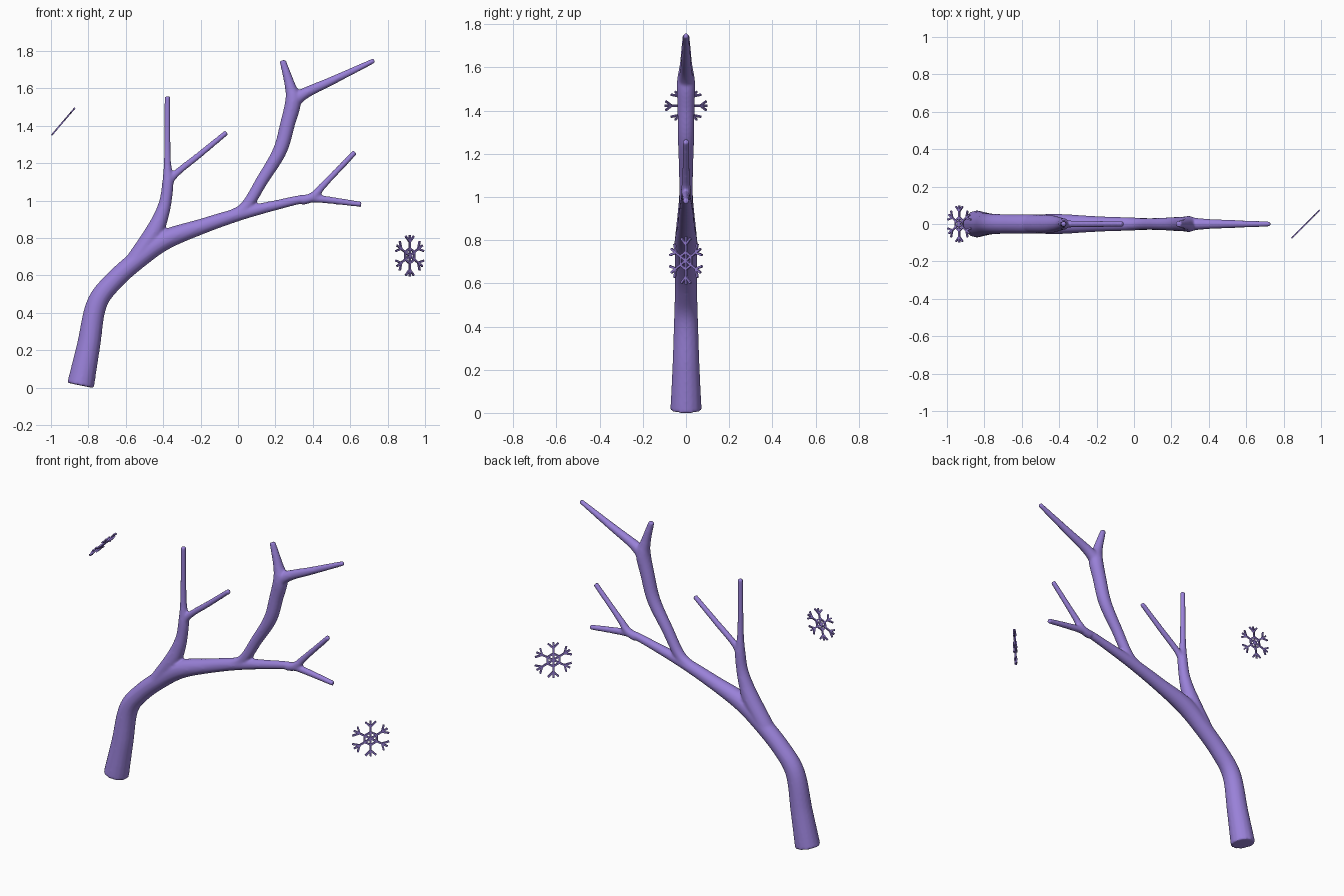
import bpy, bmesh, math
from mathutils import Vector, Matrix

if "Cube" in bpy.data.objects:
    bpy.data.objects.remove(bpy.data.objects["Cube"])

purple = bpy.data.materials.new("soft purple")
purple.diffuse_color = (0.32, 0.22, 0.69, 1)
purple.use_nodes = True
purple.node_tree.nodes["Principled BSDF"].inputs["Base Color"].default_value = purple.diffuse_color


def make_object(name, bm):
    bmesh.ops.recalc_face_normals(bm, faces=bm.faces[:])
    mesh = bpy.data.meshes.new(name)
    bm.to_mesh(mesh)
    bm.free()
    mesh.materials.append(purple)
    ob = bpy.data.objects.new(name, mesh)
    bpy.context.collection.objects.link(ob)
    return ob


def spline(points, steps=8):
    """Catmull-Rom through (x, z, radius) points."""
    p = [Vector(q) for q in points]
    p = [2 * p[0] - p[1]] + p + [2 * p[-1] - p[-2]]
    out = []
    for i in range(1, len(p) - 2):
        a, b, c, d = p[i - 1:i + 3]
        la, lb, lc = [max((t - s).length, 1e-6) ** 0.5 for s, t in ((a, b), (b, c), (c, d))]
        m1 = (c - b) + lb * ((b - a) / la - (c - a) / (la + lb))
        m2 = (c - b) + lb * ((d - c) / lc - (d - b) / (lb + lc))
        # non-uniform tangents keep long and short spans from overshooting
        m1 = lb * ((b - a) / la - (c - a) / (la + lb) + (c - b) / lb)
        m2 = lb * ((c - b) / lb - (d - b) / (lb + lc) + (d - c) / lc)
        for k in range(steps):
            t = k / steps
            out.append(b * (2*t**3 - 3*t**2 + 1) + m1 * (t**3 - 2*t**2 + t)
                       + c * (3*t**2 - 2*t**3) + m2 * (t**3 - t**2))
    out.append(p[-2])
    return out


def tube(bm, points, sides=16):
    path = spline(points)
    rings = []
    for i, q in enumerate(path):
        d = path[min(i + 1, len(path) - 1)] - path[max(i - 1, 0)]
        n = Vector((-d.y, 0, d.x)).normalized()
        ring = []
        for k in range(sides):
            a = math.tau * k / sides
            ring.append(bm.verts.new(Vector((q.x, 0, q.y)) + q.z *
                                     (n * math.cos(a) + Vector((0, 1, 0)) * math.sin(a))))
        rings.append(ring)
    for r, s in zip(rings, rings[1:]):
        for k in range(sides):
            j = (k + 1) % sides
            bm.faces.new((r[k], r[j], s[j], s[k]))
    bm.faces.new(rings[0][::-1])
    bm.faces.new(rings[-1])


# Branch: trunk, forks and twigs as tapered tubes (x, z, radius)
limbs = [
    [(-.842, .012, .073), (-.80, .22, .063), (-.75, .46, .055), (-.66, .575, .052),
     (-.53, .69, .052), (-.40, .785, .054), (-.2, .86, .042), (0, .925, .035),
     (.2, .975, .027), (.36, 1.01, .023), (.42, 1.01, .021), (.66, .98, .015)],
    [(-.55, .68, .05), (-.455, .82, .05), (-.41, .92, .04), (-.387, 1.0, .033),
     (-.375, 1.1, .03), (-.377, 1.2, .02), (-.377, 1.56, .015)],
    [(-.375, 1.08, .025), (-.35, 1.125, .02), (-.2, 1.25, .017), (-.06, 1.365, .015)],
    [(-.06, .905, .035), (.03, .955, .032), (.13, 1.11, .033), (.225, 1.27, .038),
     (.265, 1.41, .04), (.295, 1.54, .042), (.28, 1.61, .03), (.238, 1.75, .017)],
    [(.29, 1.53, .04), (.36, 1.575, .03), (.5, 1.64, .023), (.73, 1.75, .014)],
    [(.34, 1.0, .025), (.40, 1.02, .025), (.45, 1.075, .019), (.627, 1.26, .015)],
]
bm = bmesh.new()
for limb in limbs:
    tube(bm, limb)
branch = make_object("branch", bm)
# Fuse the limbs into one skin and soften the forks
fuse = branch.modifiers.new("fuse", 'REMESH')
fuse.mode = 'VOXEL'
fuse.voxel_size = 0.007
fuse.use_smooth_shade = True
soften = branch.modifiers.new("soften", 'SMOOTH')
soften.factor = 0.5
soften.iterations = 8
for poly in branch.data.polygons:
    poly.use_smooth = True


# Snowflakes: flat bars around a small hexagon
def snowflake(name, centre, up, side, scale):
    up, side = Vector(up).normalized(), Vector(side).normalized()
    depth = up.cross(side)
    bm = bmesh.new()

    def bar(a, b, width=0.010, thick=0.009):
        a, b = Vector(a), Vector(b)
        d = b - a
        mid = (a + b) / 2
        along = up * d.x + side * d.y
        along.normalize()
        across = depth.cross(along)
        rot = Matrix((along * d.length * scale, across * width * scale,
                      depth * thick * scale)).transposed().to_4x4()
        pos = Vector(centre) + (up * mid.x + side * mid.y) * scale
        bmesh.ops.create_cube(bm, size=1, matrix=Matrix.Translation(pos) @ rot)

    def polar(r, a):
        return Vector((math.cos(a), math.sin(a))) * r

    for k in range(6):
        a = k * math.pi / 3
        bar((0, 0), polar(.111, a))
        bar(polar(.04, a), polar(.04, a + math.pi / 3))
        for s in (-1, 1):
            bar(polar(.074, a), polar(.074, a) + polar(.043, a + s * math.pi / 4))
    return make_object(name, bm)


snowflake("right_snowflake", (.918, 0, .705), (0, 0, 1), (1, 1, 0), 1.0)
snowflake("left_snowflake", (-.934, 0, 1.423), (0, 1, 0), (.65, 0, .76), .9)
